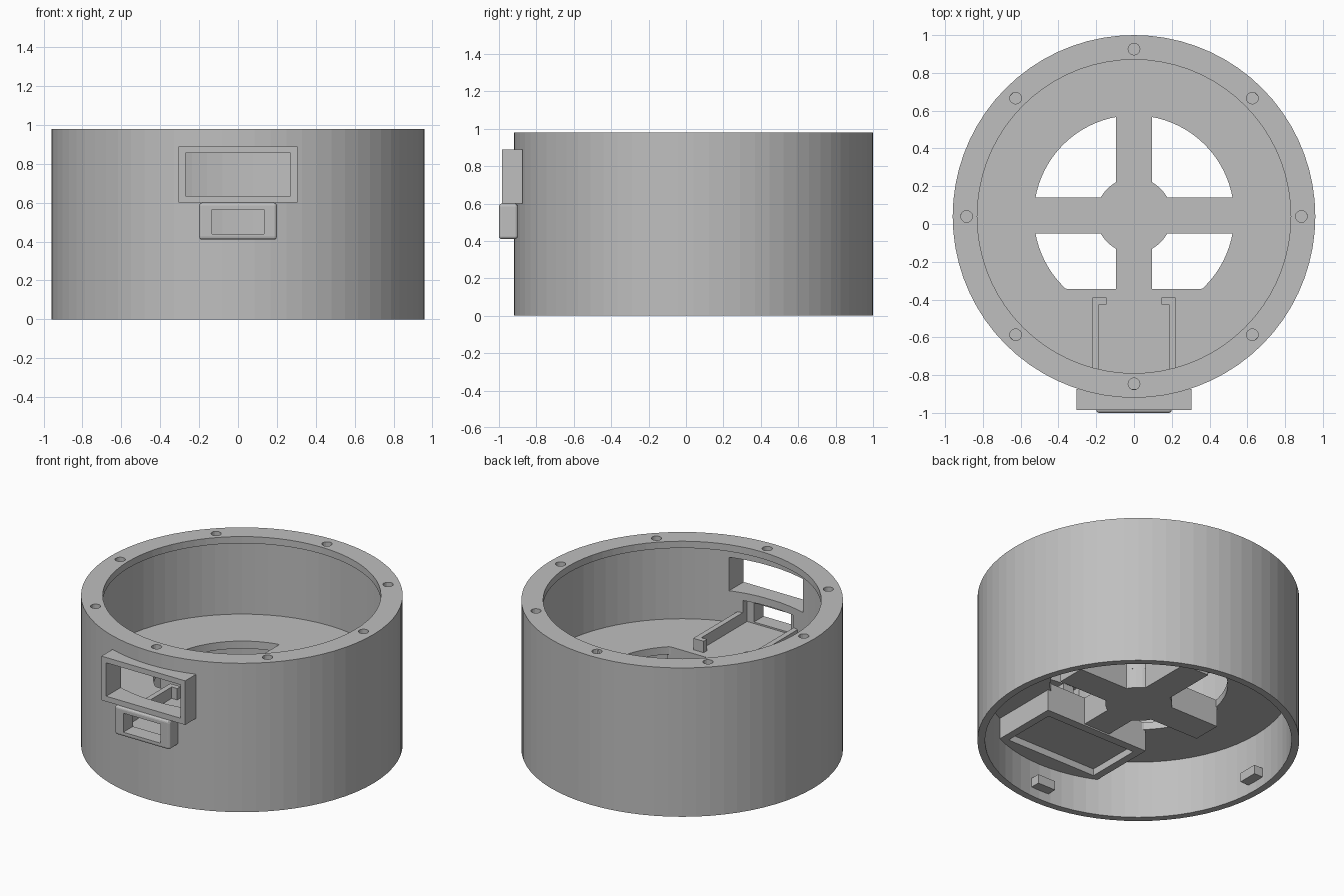
import bpy, bmesh, math
from mathutils import Vector

CY = 0.04      # y of the round housing axis
SEG = 72
FLOOR = 0.43   # top of the inner floor
UNDER = 0.25   # underside of the thick ribs

if "Cube" in bpy.data.objects:
    bpy.data.objects.remove(bpy.data.objects["Cube"])

grey = bpy.data.materials.new("plain_grey")
grey.use_nodes = True
COLOR = (0.52, 0.52, 0.52, 1)
grey.diffuse_color = COLOR
grey.node_tree.nodes["Principled BSDF"].inputs["Base Color"].default_value = COLOR


def finish(name, bm):
    bmesh.ops.recalc_face_normals(bm, faces=bm.faces)
    mesh = bpy.data.meshes.new(name)
    bm.to_mesh(mesh)
    bm.free()
    mesh.materials.append(grey)
    obj = bpy.data.objects.new(name, mesh)
    bpy.context.collection.objects.link(obj)
    return obj


def prism(name, pts, z0, z1):
    bm = bmesh.new()
    face = bm.faces.new([bm.verts.new((x, y, z0)) for x, y in pts])
    ext = bmesh.ops.extrude_face_region(bm, geom=[face])
    verts = [v for v in ext["geom"] if isinstance(v, bmesh.types.BMVert)]
    bmesh.ops.translate(bm, verts=verts, vec=(0, 0, z1 - z0))
    return finish(name, bm)


def box(name, x0, x1, y0, y1, z0, z1):
    return prism(name, [(x0, y0), (x1, y0), (x1, y1), (x0, y1)], z0, z1)


def arc(r, a0, a1, n, cx=0, cy=CY):
    return [(cx + r * math.cos(a0 + (a1 - a0) * i / n),
             cy + r * math.sin(a0 + (a1 - a0) * i / n)) for i in range(n + 1)]


def disc(name, r, z0, z1, n=SEG, cx=0, cy=CY):
    return prism(name, arc(r, 0, math.tau, n, cx, cy)[:-1], z0, z1)


def apply_modifiers(obj):
    dg = bpy.context.evaluated_depsgraph_get()
    mesh = bpy.data.meshes.new_from_object(obj.evaluated_get(dg))
    obj.modifiers.clear()
    obj.data = mesh


def cut(obj, cutters):
    for c in cutters:
        mod = obj.modifiers.new("cut", "BOOLEAN")
        mod.operation = "DIFFERENCE"
        mod.solver = "EXACT"
        mod.object = c
    apply_modifiers(obj)
    for c in cutters:
        bpy.data.objects.remove(c)


# Round wall with a flat lip around the top
profile = [(0.915, 0), (0.96, 0), (0.96, 0.98), (0.83, 0.98), (0.83, 0.935), (0.915, 0.935)]
bm = bmesh.new()
rings = []
for x, y in arc(1, 0, math.tau, SEG, cy=0)[:-1]:
    rings.append([bm.verts.new((r * x, CY + r * y, z)) for r, z in profile])
for i in range(SEG):
    a, b = rings[i], rings[(i + 1) % SEG]
    for j in range(len(profile)):
        k = (j + 1) % len(profile)
        bm.faces.new((a[j], b[j], b[k], a[k]))
wall = finish("outer_wall", bm)

# Screw holes, window and port openings in the wall
holes = [disc("screw_cutter", 0.031, 0.9, 1.05, 16, x, y)
         for x, y in arc(0.886, 0, math.tau, 8)[:-1]]
holes.append(box("window_cutter", -0.27, 0.27, -1.1, -0.7, 0.635, 0.855))
holes.append(box("port_pocket_cutter", -0.185, 0.185, -1.1, -0.7, FLOOR, 0.585))
cut(wall, holes)

# Window frame
frame = box("window_frame", -0.305, 0.305, -0.985, -0.873, 0.6, 0.89)
cut(frame, [box("window_cutter", -0.27, 0.27, -1.1, -0.7, 0.635, 0.855)])

# Port frame with softened outer edges
port = box("port_frame", -0.2, 0.2, -1.0, -0.9, 0.41, 0.6)
bevel = port.modifiers.new("soft_edges", "BEVEL")
bevel.width = 0.015
bevel.segments = 3
apply_modifiers(port)
cut(port, [box("port_cutter", -0.135, 0.135, -1.1, -0.7, 0.44, 0.565)])

# Floor with four openings that leave a cross and a round hub
half, hub_r, open_r, clip = 0.095, 0.2, 0.53, -0.345


def quadrant(sx, sy):
    ai, ao = math.asin(half / hub_r), math.asin(half / open_r)
    quarter = math.pi / 2
    pts = [(half, half)] if half > hub_r else []
    pts += arc(hub_r, ai, quarter - ai, 8, cy=0)
    pts += arc(open_r, quarter - ao, ao, 40, cy=0)
    pts = [(sx * x, max(CY + 0.005 + sy * y, clip)) for x, y in pts]
    return prism("opening_cutter", pts, 0.1, 0.7)


floor = disc("inner_floor", 0.925, 0.38, FLOOR)
cut(floor, [quadrant(sx, sy) for sx in (-1, 1) for sy in (-1, 1)])

# Thick ribs and hub below the floor
cy = CY + 0.005
box("cross_rib", -open_r, open_r, cy - half, cy + half, UNDER, 0.385)
box("long_rib", -half, half, clip, cy + open_r, UNDER, 0.385)
disc("hub", hub_r, UNDER, 0.385, 32, 0, cy)

# Thick tray below the floor at the front
a = math.asin(0.38 / 0.93)
tray_pts = [(0.38, clip), (-0.38, clip)]
tray_pts += arc(0.93, -math.pi / 2 - a, -math.pi / 2 + a, 12)
tray = prism("front_tray", tray_pts, UNDER - 0.01, 0.385)
cut(tray, [box("tray_cutter", -0.33, 0.33, -0.77, -0.4, 0.1, 0.285)])

# Hooked board rails on the floor
for s, side in ((1, "left"), (-1, "right")):
    pts = [(0.22, -0.87), (0.22, -0.39), (0.145, -0.39), (0.145, -0.425),
           (0.185, -0.425), (0.185, -0.87)]
    prism(side + "_rail", [(s * x, y) for x, y in pts], FLOOR - 0.01, 0.505)

# Small locking tabs inside the lower edge
for i in range(4):
    tab = box("locking_tab", 0.85, 0.925, -0.065, 0.065, 0.06, 0.12)
    tab.rotation_euler.z = i * math.pi / 2
    tab.location.y = CY
